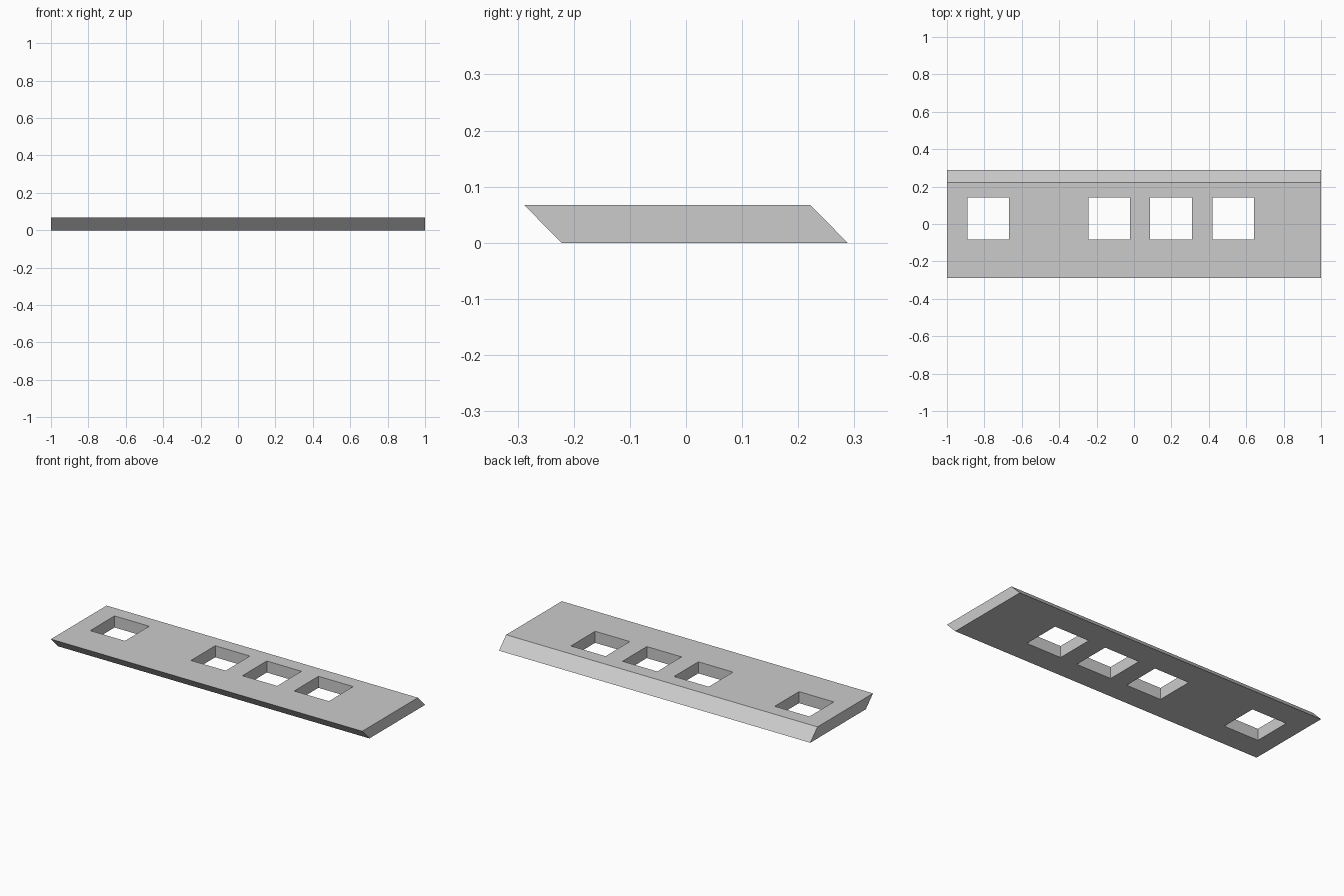
import bpy
import bmesh
from mathutils import Matrix

cube = bpy.data.objects.get("Cube")
if cube:
    bpy.data.objects.remove(cube, do_unlink=True)

HALF_LENGTH = 1.0
HEIGHT = 0.067
HOLE = 0.223
HOLE_Y = 0.029
HOLE_CENTRES = (-0.78, -0.133, 0.198, 0.53)

# Plain grey finish
grey = bpy.data.materials.new("light_grey")
grey.use_nodes = True
colour = (0.6, 0.6, 0.6, 1)
grey.diffuse_color = colour
grey.node_tree.nodes["Principled BSDF"].inputs["Base Color"].default_value = colour


def add_object(name, bm):
    bmesh.ops.recalc_face_normals(bm, faces=bm.faces)
    mesh = bpy.data.meshes.new(name)
    bm.to_mesh(mesh)
    bm.free()
    mesh.materials.append(grey)
    obj = bpy.data.objects.new(name, mesh)
    bpy.context.collection.objects.link(obj)
    return obj


# Slanted plank: parallelogram section extruded along x
bm = bmesh.new()
section = [(-0.222, 0), (0.288, 0), (0.222, HEIGHT), (-0.288, HEIGHT)]
end = bm.faces.new([bm.verts.new((-HALF_LENGTH, y, z)) for y, z in section])
extruded = bmesh.ops.extrude_face_region(bm, geom=[end])["geom"]
bmesh.ops.translate(bm, vec=(2 * HALF_LENGTH, 0, 0),
                    verts=[g for g in extruded if isinstance(g, bmesh.types.BMVert)])
plank = add_object("slanted_plank", bm)

# Square upright openings
bm = bmesh.new()
for x in HOLE_CENTRES:
    place = Matrix.Translation((x, HOLE_Y, HEIGHT / 2))
    size = Matrix.Diagonal((HOLE, HOLE, HEIGHT * 3, 1))
    bmesh.ops.create_cube(bm, size=1, matrix=place @ size)
cutter = add_object("opening_cutter", bm)
cutter.hide_render = True

cut = plank.modifiers.new("openings", "BOOLEAN")
cut.operation = "DIFFERENCE"
cut.solver = "EXACT"
cut.object = cutter

# Bake the openings into the plank and drop the cutter
bpy.context.view_layer.objects.active = plank
bpy.ops.object.modifier_apply(modifier=cut.name)
bpy.data.objects.remove(cutter, do_unlink=True)
